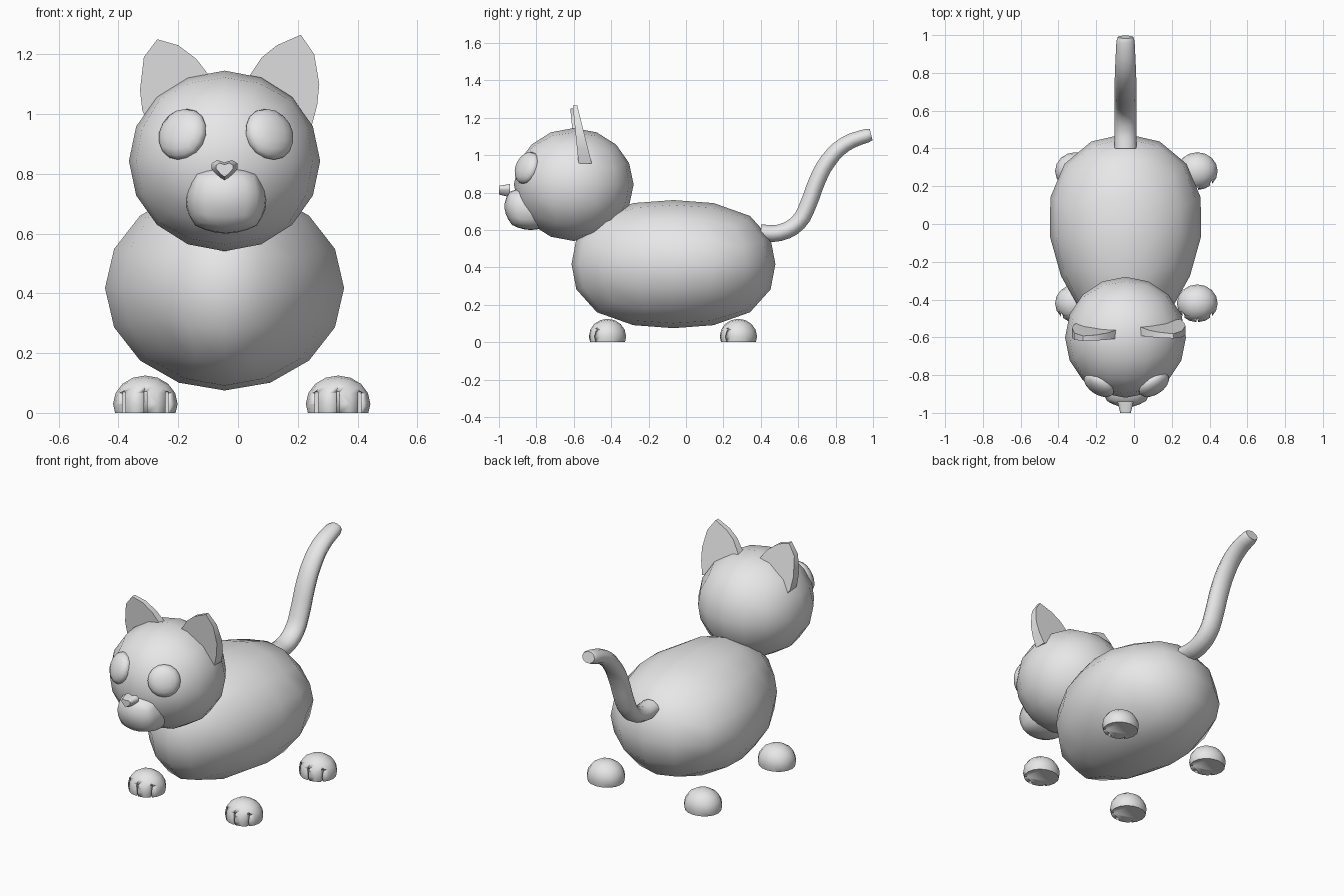
import bpy, bmesh, math
from mathutils import Vector, Euler

if "Cube" in bpy.data.objects:
    bpy.data.objects.remove(bpy.data.objects["Cube"])

CX = -0.045  # the body's mirror plane
grey = bpy.data.materials.new("plain grey")
grey.diffuse_color = (0.8, 0.8, 0.8, 1)
grey.use_nodes = True
grey.node_tree.nodes["Principled BSDF"].inputs["Base Color"].default_value = grey.diffuse_color


def finish(name, bm, angle=50):
    bmesh.ops.recalc_face_normals(bm, faces=bm.faces)
    me = bpy.data.meshes.new(name)
    bm.to_mesh(me)
    bm.free()
    me.materials.append(grey)
    me.shade_smooth()
    me.set_sharp_from_angle(angle=math.radians(angle))
    ob = bpy.data.objects.new(name, me)
    bpy.context.collection.objects.link(ob)
    return ob


def ball(shape, cuts=3, box=0.0):
    """Spherified cube; shape maps each unit-sphere point to its final place."""
    bm = bmesh.new()
    bmesh.ops.create_cube(bm, size=2)
    bmesh.ops.subdivide_edges(bm, edges=bm.edges[:], cuts=cuts, use_grid_fill=True)
    for v in bm.verts:
        cube = Vector([math.tan(c * math.pi / 4) for c in v.co])
        v.co = shape(cube.normalized().lerp(cube, box))
    return bm


def prism(outline, y_front, y_back, front_scale=1.0):
    """Closed x-z outline given thickness along y."""
    bm = bmesh.new()
    n = len(outline)
    mx = sum(p[0] for p in outline) / n
    mz = sum(p[1] for p in outline) / n
    front = [bm.verts.new((mx + (x - mx) * front_scale, y_front(z),
                           mz + (z - mz) * front_scale)) for x, z in outline]
    back = [bm.verts.new((x, y_back(z), z)) for x, z in outline]
    bm.faces.new(front)
    bm.faces.new(back[::-1])
    for i in range(n):
        j = (i + 1) % n
        bm.faces.new((front[i], back[i], back[j], front[j]))
    return bm


# Body: egg shape, wider towards the back
def body_shape(p):
    full = 1 + 0.25 * p.y ** 2 * p.z ** 2
    return Vector((CX + 0.40 * p.x * (1 + 0.2 * p.y),
                   -0.067 + 0.545 * p.y * full,
                   0.4175 + 0.3425 * p.z * full))


finish("body", ball(body_shape))

# Head and muzzle
finish("head", ball(lambda p: Vector((CX + 0.32 * p.x, -0.60 + 0.32 * p.y, 0.843 + 0.302 * p.z))))


def muzzle_shape(p):
    taper = 1 + 0.08 * p.z
    return Vector((-0.04 + 0.135 * p.x, -0.83 + 0.14 * p.y * taper, 0.715 + 0.115 * p.z))


finish("muzzle", ball(muzzle_shape, cuts=5, box=0.2), 80)

# Nose: small rounded triangle
half = [(0.0, 0.838), (0.025, 0.846), (0.043, 0.835), (0.043, 0.815), (0.015, 0.785)]
nose = half + [(0, 0.775)] + [(-x, z) for x, z in half[:0:-1]]
finish("nose", prism([(x + CX, z) for x, z in nose], lambda z: -1.0, lambda z: -0.94, 0.65), 60)

# Eyes: flattened balls facing outwards and slightly up
for side, label in ((-1, "left"), (1, "right")):
    turn = Euler((math.radians(-20), 0, math.radians(33 * side))).to_matrix()

    def eye_shape(p, side=side, turn=turn):
        centre = Vector((-0.04 + side * 0.145, -0.85, 0.932))
        return centre + turn @ Vector((0.09 * p.x, 0.047 * p.y, 0.09 * p.z))

    finish(label + "_eye", ball(eye_shape))

# Ears: thin slabs leaning forward
right_ear = [(0.02, 1.10), (0.08, 1.19), (0.13, 1.23), (0.21, 1.265), (0.255, 1.20),
             (0.272, 1.10), (0.265, 1.03), (0.245, 0.955), (0.12, 1.0)]
left_ear = [(-0.09, 1.12), (-0.14, 1.185), (-0.20, 1.23), (-0.27, 1.25), (-0.315, 1.19),
            (-0.328, 1.08), (-0.32, 1.01), (-0.29, 0.955), (-0.18, 1.0)]
for name, outline, shift in (("right_ear", right_ear, 0), ("left_ear", left_ear, -0.015)):
    finish(name, prism(outline,
                       lambda z: -0.575 - 0.10 * (z - 0.96) + shift,
                       lambda z: -0.505 - 0.25 * (z - 0.96) + shift), 40)

# Tail: swept tube, a little wider than it is deep
path = [(0.40, 0.585, 1), (0.50, 0.585, 1), (0.60, 0.64, 1), (0.655, 0.74, 1), (0.70, 0.86, 1),
        (0.76, 0.97, 0.98), (0.85, 1.058, 0.92), (0.97, 1.105, 0.82), (0.99, 1.11, 0.7)]
cu = bpy.data.curves.new("tail", 'CURVE')
cu.dimensions = '3D'
cu.bevel_depth = 0.047
cu.bevel_resolution = 3
cu.resolution_u = 3
cu.use_fill_caps = True
sp = cu.splines.new('BEZIER')
sp.bezier_points.add(len(path) - 1)
for bp, (y, z, r) in zip(sp.bezier_points, path):
    bp.co = (0, y, z)
    bp.radius = r
    bp.handle_left_type = bp.handle_right_type = 'AUTO'
cu.materials.append(grey)
tail = bpy.data.objects.new("tail", cu)
tail.location.x = CX
tail.scale.x = 1.25
bpy.context.collection.objects.link(tail)

# Paws: domes with a flat sole and three toe grooves
bm = ball(lambda p: Vector((0.108 * p.x, 0.10 * p.y, 0.03 + 0.095 * p.z)))
cut = bmesh.ops.bisect_plane(bm, geom=bm.verts[:] + bm.edges[:] + bm.faces[:],
                             plane_co=(0, 0, 0), plane_no=(0, 0, -1), clear_outer=True)
bmesh.ops.contextual_create(bm, geom=[e for e in cut["geom_cut"] if isinstance(e, bmesh.types.BMEdge)])
paw = finish("front_left_paw", bm, 45)

bm = bmesh.new()
for x, depth in ((-0.072, -0.045), (0, -0.078), (0.072, -0.045)):
    groove = bmesh.ops.create_cube(bm, size=1)["verts"]
    for v in groove:
        v.co = (x + 0.010 * v.co.x, depth if v.co.y > 0 else -0.15, 0.07 if v.co.z > 0 else -0.05)
cutter = finish("toe_groove_cutter", bm)
cutter.hide_render = True
mod = paw.modifiers.new("toes", 'BOOLEAN')
mod.operation = 'DIFFERENCE'
mod.object = cutter
bpy.context.view_layer.objects.active = paw
bpy.ops.object.modifier_apply(modifier="toes")
bpy.data.objects.remove(cutter)

paw.location = (-0.31, -0.42, 0)
for name, x, y in (("front_right_paw", 0.335, -0.42),
                   ("back_left_paw", -0.31, 0.28), ("back_right_paw", 0.335, 0.28)):
    other = bpy.data.objects.new(name, paw.data)
    other.location = (x, y, 0)
    bpy.context.collection.objects.link(other)
